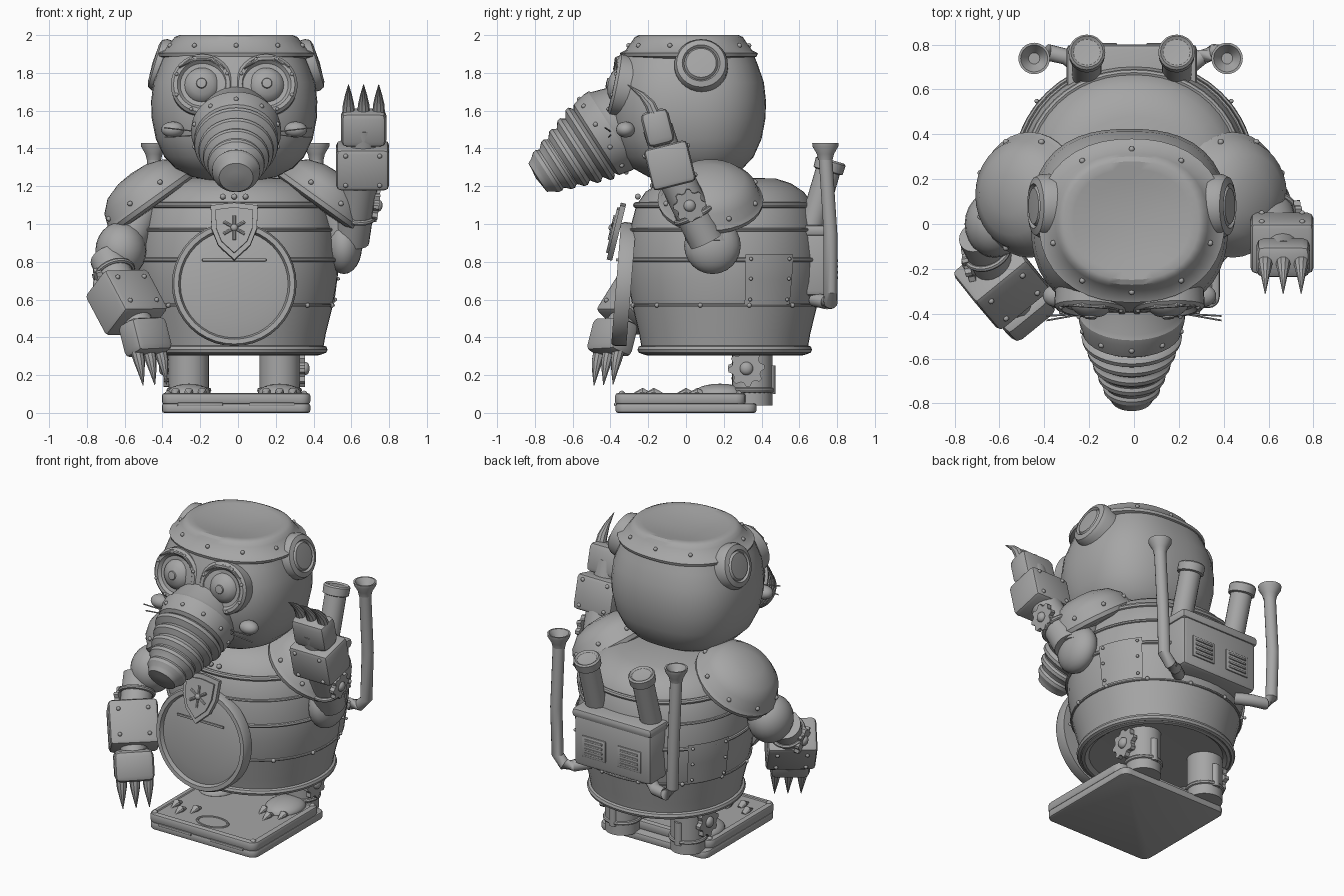
import bpy, bmesh
from math import sin, cos, pi, radians
from mathutils import Vector, Matrix

if "Cube" in bpy.data.objects:
    bpy.data.objects.remove(bpy.data.objects["Cube"])

grey = bpy.data.materials.new("plain grey")
grey.use_nodes = True
grey.diffuse_color = (0.38, 0.38, 0.38, 1)
grey.node_tree.nodes["Principled BSDF"].inputs["Base Color"].default_value = grey.diffuse_color


def frame(loc, axis=(0, 0, 1), scale=(1, 1, 1), hint=(1, 0, 0)):
    z = Vector(axis).normalized()
    hint = Vector(hint) if abs(z.x) < 0.9 else Vector((0, 1, 0))
    x = (hint - z * hint.dot(z)).normalized()
    rot = Matrix((x, z.cross(x), z)).transposed().to_4x4()
    return Matrix.Translation(loc) @ rot @ Matrix.Diagonal((*scale, 1))


def finish(name, bm, mat=Matrix()):
    bmesh.ops.remove_doubles(bm, verts=bm.verts, dist=0.0001)
    bmesh.ops.recalc_face_normals(bm, faces=bm.faces)
    bm.transform(mat)
    mesh = bpy.data.meshes.new(name)
    bm.to_mesh(mesh)
    bm.free()
    mesh.materials.append(grey)
    mesh.polygons.foreach_set("use_smooth", [True] * len(mesh.polygons))
    mesh.set_sharp_from_angle(angle=radians(32))
    bpy.context.collection.objects.link(bpy.data.objects.new(name, mesh))


def skin(bm, rings):
    for a, b in zip(rings, rings[1:]):
        n = len(a)
        for i in range(n):
            bm.faces.new((a[i], a[(i + 1) % n], b[(i + 1) % n], b[i]))


def around(a, power=2):
    # point on a unit circle, squared off when the power is above 2
    return Vector((cos(a), sin(a), 0)) * (abs(cos(a)) ** power + abs(sin(a)) ** power) ** (-1 / power)


def lathe(name, profile, loc, axis=(0, 0, 1), scale=(1, 1, 1), seg=32, power=2):
    bm = bmesh.new()
    turn = [around(2 * pi * i / seg, power) for i in range(seg)]
    skin(bm, [[bm.verts.new(d * r + Vector((0, 0, z))) for d in turn] for r, z in profile])
    finish(name, bm, frame(loc, axis, scale))


def ring(name, big, small, loc, axis=(0, 0, 1), scale=(1, 1, 1), power=2):
    prof = [(big + small * cos(i * pi / 4), small * sin(i * pi / 4)) for i in range(9)]
    lathe(name, prof, loc, axis, scale, 48, power)


def ball(name, r, loc, axis=(0, 0, 1), scale=(1, 1, 1)):
    prof = [(r * sin(i * pi / 12), -r * cos(i * pi / 12)) for i in range(13)]
    lathe(name, prof, loc, axis, scale, 24)


def tube(name, pts, radii, seg=12, mat=Matrix()):
    pts = [Vector(p) for p in pts]
    bm, rings = bmesh.new(), []
    for i, p in enumerate(pts):
        m = frame(p, pts[min(i + 1, len(pts) - 1)] - pts[max(i - 1, 0)])
        r = radii[i] if isinstance(radii, list) else radii
        rings.append([bm.verts.new(m @ (around(k * 2 * pi / seg) * r)) for k in range(seg)])
    skin(bm, rings)
    bm.faces.new(rings[0])
    bm.faces.new(rings[-1])
    finish(name, bm, mat)


def box(name, mat, size, bevel=0.02, corner=0, inset=0, depth=0):
    bm = bmesh.new()
    bmesh.ops.create_cube(bm, size=1)
    bmesh.ops.scale(bm, vec=size, verts=bm.verts)
    if corner:
        upright = [e for e in bm.edges if abs(e.verts[0].co.z - e.verts[1].co.z) > 0.01]
        bmesh.ops.bevel(bm, geom=upright, offset=corner, segments=4, profile=0.5, affect='EDGES')
    sharp = [e for e in bm.edges if e.calc_face_angle() > 1]
    bmesh.ops.bevel(bm, geom=sharp, offset=bevel, segments=2, profile=0.5, affect='EDGES')
    if inset:
        top = max(bm.faces, key=lambda f: f.calc_center_median().z)
        bmesh.ops.inset_region(bm, faces=[top], thickness=inset)
        bmesh.ops.inset_region(bm, faces=[top], thickness=0.005, depth=-depth)
    finish(name, bm, mat)


def plate(name, outline, thick, loc, axis):
    bm = bmesh.new()
    low, high = [[bm.verts.new((x, y, z)) for x, y in outline] for z in (0, thick)]
    skin(bm, [low, high])
    bm.faces.new(low)
    bm.faces.new(high)
    finish(name, bm, frame(loc, axis))


def gear(name, loc, axis, r=0.07):
    radii = [r * (1.25 if i % 4 < 2 else 1) for i in range(32)]
    plate(name, [(q * cos(i * pi / 16), q * sin(i * pi / 16)) for i, q in enumerate(radii)], 0.03, loc, axis)
    ball(name + "_hub", r * 0.45, Vector(loc) + Vector(axis).normalized() * 0.03, axis, (1, 1, 0.7))


def rivets(name, points, r=0.013):
    bm = bmesh.new()
    for p in points:
        bmesh.ops.create_icosphere(bm, subdivisions=2, radius=r, matrix=Matrix.Translation(p))
    finish(name, bm)


def circle(n, r, c, ys=1.0, power=2):
    return [Vector(c) + around((i + .5) * 2 * pi / n, power) * Vector((1, ys, 1)).to_3d().x * r if ys == 1 else
            frame(c, scale=(r, r * ys, 1)) @ around((i + .5) * 2 * pi / n, power) for i in range(n)]


# Barrel body with hoops
BY, FLAT, BP = 0.205, (1, 0.975, 1), 2.1
lathe("barrel_body", [(0, .34), (.4, .325), (.425, .305), (.445, .31), (.465, .42), (.5, .56), (.525, .7), (.53, .82),
                      (.515, .97), (.48, 1.1), (.43, 1.17), (.36, 1.215), (.28, 1.24), (0, 1.25)],
      (0, BY, 0), scale=FLAT, seg=48, power=BP)
for z, r, t in ((.335, .452, .022), (.57, .505, .008), (.81, .532, .012), (.97, .517, .01), (1.1, .482, .016)):
    ring("barrel_hoop", r, t, (0, BY, z), scale=FLAT, power=BP)
rivets("hoop_rivets", circle(12, .512, (0, BY, .57), FLAT[1], BP))

# Belly plate, shield badge and bolts
lathe("belly_plate", [(0, .05), (.2, .043), (.285, .025), (.295, .05), (.32, .05), (.33, .03), (.325, -.03), (0, -.03)],
      (-.02, -.32, .68), (0, -1, .08), seg=40)
box("belly_slot", frame((-.02, -.365, .81)), (.34, .012, .015), .004)
half = [(.05, .135), (.125, .125), (.12, 0), (.085, -.09)]
for k, t in ((1, .03), (.8, .042)):
    side = [(x * k, y * k) for x, y in half]
    shape = [(0, .14 * k)] + side + [(0, -.17 * k)] + [(-x, y) for x, y in reversed(side)]
    plate("shield_badge", shape, t, (-.02, -.35, .97), (0, -1, .25))
for i in range(3):
    a = i * pi / 3 + pi / 2
    d = Vector((cos(a), .25 * sin(a), sin(a))) * .065
    c = Vector((-.02, -.39, .98))
    tube("badge_spoke", [c - d, c + d], .009, 8)
ball("badge_hub", .02, (-.02, -.39, .98))
rivets("chest_bolts", [(x, -.255, 1.145) for x in (-.08, -.02, .04)], .016)

# Head, cap and face
lathe("head", [(0, 1.225), (.12, 1.23), (.22, 1.248), (.31, 1.295), (.37, 1.355), (.415, 1.45), (.437, 1.56), (.44, 1.65),
               (.428, 1.75), (.395, 1.84), (.37, 1.9), (0, 1.92)], (-.02, .01, 0), scale=(1, .94, 1), seg=48, power=2.5)
lathe("cap", [(.36, 1.87), (.41, 1.888), (.415, 1.905), (.38, 1.92), (.34, 1.97), (.325, 1.99), (.3, 2), (.26, 1.995),
              (.2, 1.985), (.1, 1.975), (0, 1.972)], (-.01, .015, 0), (0, 0, 1), (1, .88, 1), 40, 2.25)
rivets("cap_rivets", circle(10, .362, (-.01, .015, 1.945), .88, 2.25))
for s in (-1, 1):
    lathe("ear_disc", [(0, .05), (.08, .045), (.09, .032), (.1, .045), (.13, .035), (.142, .01), (.142, -.09), (0, -.09)],
          (s * .395 - .01, .08, 1.84), (s, 0, .3))
    eye, look = Vector((s * .17 - .02, -.36, 1.735)), Vector((s * .06, -1, .2))
    lathe("eye", [(0, .065), (.025, .062), (.028, .054), (.06, .043), (.088, .02), (.092, .01), (.115, .012), (.13, .03),
                  (.15, .03), (.165, .015), (.165, -.1), (0, -.1)], eye, look)
    m = frame(eye, look)
    rivets("eye_rivets", [m @ p for p in circle(8, .145, (0, 0, .03))], .01)
    tube("eyebrow", [m @ Vector((s * x, y, .03)) for x, y in ((-.12, .08), (-.05, .135), (.04, .14), (.12, .09))],
         [.006, .012, .012, .006], 8)
    ball("cheek_stud", .056, (s * .325 - .02, -.32, 1.5), scale=(1.1, .9, .75))
    for k in (0, 1):
        tube("whisker", [(s * .22, -.4, 1.47 + .02 * k), (s * .39, -.41 - .02 * k, 1.46 + .05 * k)], .004, 6)

# Ridged drill snout
prof = [(.18, -.16), (.225, -.02), (.238, 0), (.238, .03), (.222, .1), (.2, .115)]
for i in range(5):
    r, t = .224 - .024 * i, .12 + .066 * i
    prof += [(r * .94, t), (r, t + .014), (r * .98, t + .034), (r * .82, t + .058)]
prof += [(.1, .45), (.09, .47), (.04, .475), (0, .48)]
snout = frame((-.01, -.39, 1.5), (0, -.84, -.54))
lathe("drill_snout", prof, (-.01, -.39, 1.5), (0, -.84, -.54), seg=36)
rivets("snout_rivets", [snout @ p for p in circle(10, .23, (0, 0, .06))])

# Shoulders and arms: one lowered, one raised
arms = {
    -1: dict(elbow=(-.62, 0, .86), start=(-.69, -.05, .82), cuff=(-.59, -.255, .585), way=(.17, -.2, -.32), wide=.9,
             hand=(-.49, -.39, .4), aim=(.25, -.25, -1), hint=(.78, .62, 0), bend=-.02, size=(.3, .23, .28)),
    1: dict(elbow=(.56, .14, .885), start=(.6, .11, .91), cuff=(.66, -.085, 1.31), way=(0, -.25, 1), wide=.65,
            hand=(.665, -.15, 1.51), aim=(0, -.25, 1), hint=(1, 0, 0), bend=-.1, size=(.28, .235, .225)),
}
for s, a in arms.items():
    elbow, start, cuff, hand = [Vector(a[k]) for k in ("elbow", "start", "cuff", "hand")]
    pad, up = Vector((s * .447 - .013, .13, 1.12)), (s * .58, 0, .81)
    lathe("shoulder_pad", [(0, -.04), (.24, -.03), (.275, -.015), (.28, .01), (.262, .03), (.24, .09), (.18, .145),
                           (.09, .175), (0, .182)], pad, up)
    rivets("pad_rivets", [frame(pad, up) @ p for p in circle(8, .255, (0, 0, .055))], .014)
    tube("upper_arm", [(s * .5, .13, 1.1), elbow], .11, 20)
    ball("elbow", .15, elbow, scale=(a["wide"], 1, 1))
    tube("forearm", [start, cuff], .095, 20)
    run = (cuff - start).normalized()
    ring("forearm_band", .1, .014, start.lerp(cuff, .35), run)
    out = Vector((s, 0, 0)) - run * run.x * s
    gear("arm_gear", start.lerp(cuff, .5) + out * .085, out)
    m = frame(cuff, a["way"], hint=a["hint"])
    box("cuff", m, a["size"], .025)
    rivets("cuff_rivets", [m @ Vector((x, y, z)) for x in (-.09, .09) for y in (-.117, .117) for z in (-.08, .08)])
    tube("wrist", [cuff, hand], .08, 16)
    m = frame(hand, a["aim"], hint=a["hint"])
    box("hand", m, (.24, .15, .19), .035)
    for x in (-.08, 0, .08):
        tube("hand_claw", [(x, 0, .07), (x, .1 * a["bend"], .13), (x, .4 * a["bend"], .19), (x, a["bend"], .26)],
             [.034, .03, .018, .002], 10, m)

# Legs, feet and loose toe studs
for s in (-1, 1):
    x = s * .24 - .02
    tube("leg", [(x, .35, .04), (x, .35, .42)], .107, 24)
    ring("ankle_ring", .105, .014, (x, .35, .12))
    gear("leg_gear", (x + s * .105, .32, .235), (s, 0, 0), .078)
    tube("leg_piston", [(x, .445, .1), (x, .445, .25)], .028, 12)
    ball("foot", .13, (x, .18, .1), scale=(.9, 1.1, .42))
    front = -.2 if s < 0 else .03
    for dx, dy in ((-.07, .03), (0, -.03), (.07, .03)):
        tube("toe_claw", [(x + dx, front + dy + .04, .095), (x + dx, front + dy, .11), (x + dx, front + dy - .06, .095)],
             [.015, .024, .003], 10)

# Stand
box("stand_lower", frame((-.01, 0, .025)), (.785, .745, .05), .012, .05)
box("stand_upper", frame((-.01, -.03, .075)), (.785, .69, .06), .014, .05, .02, .006)
ring("stand_ring", .085, .008, (-.01, -.25, .098), scale=(1.2, .8, 1))
for x in (-.2, .18):
    box("stand_slot", frame((x, -.374, .045)), (.24, .012, .018), .004)
rivets("stand_bolts", [(x, y, .1) for x in (-.37, .35) for y in (-.34, .28)], .018)

# Backpack with vents, chimneys and exhaust pipes
box("backpack", frame((-.01, .64, .79)), (.56, .3, .34), .025)
box("backpack_lid", frame((-.01, .64, .965)), (.58, .32, .06), .02)
for s in (-1, 1):
    box("vent_frame", frame((s * .13 - .01, .79, .76)), (.17, .016, .14), .005)
    for i in range(4):
        box("vent_slat", frame((s * .13 - .01, .799, .715 + i * .03)), (.13, .014, .014), .004)
    lathe("chimney", [(0, 0), (.066, 0), (.066, .32), (.08, .325), (.082, .375), (.072, .385), (.06, .375), (0, .37)],
          (s * .2 - .01, .66, .97), (0, .1, .34), seg=20)
    x = s * .43 - .015
    tube("exhaust_pipe", [(s * .22, .68, .6), (s * .3, .745, .585), (x - s * .06, .765, .585), (x - s * .01, .765, .64),
                          (x, .765, .95), (x, .738, 1.36)], .037, 14)
    lathe("exhaust_bell", [(.038, 0), (.045, .03), (.068, .07), (.07, .09), (.06, .09), (.025, .04), (0, .04)],
          (x, .738, 1.34))

# Curved side hatches
for s in (-1, 1):
    def spot(r, deg, z):
        return frame((0, BY, z), scale=(s * r, FLAT[1] * r, 1)) @ around(radians(deg), BP)
    bm = bmesh.new()
    rows = [[bm.verts.new(spot(.518 + .026 * min(1, k / 3), 12 + 6 * j, .575 + .066 * k)) for j in range(6)]
            for k in range(5)]
    for p, q in zip(rows, rows[1:]):
        for j in range(5):
            bm.faces.new((p[j], p[j + 1], q[j + 1], q[j]))
    bmesh.ops.solidify(bm, geom=bm.faces[:], thickness=.012)
    finish("side_hatch", bm)
    rivets("hatch_rivets", [spot(r, d, z) for r, z in ((.53, .6), (.546, .71), (.55, .815)) for d in (15, 39)], .01)
